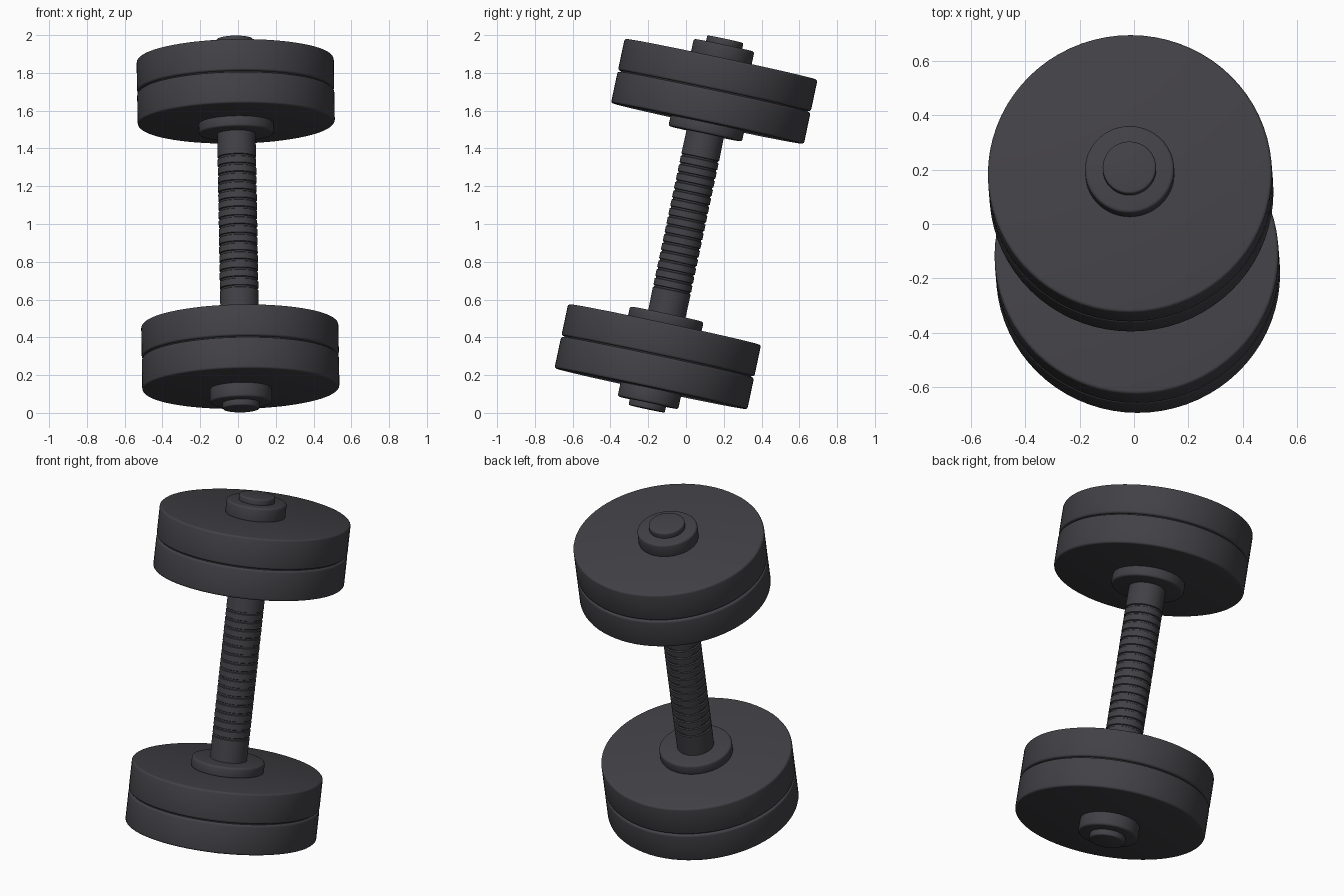
import bpy, bmesh, math
from mathutils import Vector

cube = bpy.data.objects.get("Cube")
if cube:
    bpy.data.objects.remove(cube, do_unlink=True)

# One dark iron finish for everything
iron = bpy.data.materials.new("dark iron")
iron.use_nodes = True
COLOR = (0.054, 0.052, 0.060, 1.0)
iron.diffuse_color = COLOR
bsdf = iron.node_tree.nodes["Principled BSDF"]
bsdf.inputs["Base Color"].default_value = COLOR
bsdf.inputs["Roughness"].default_value = 0.6

# The dumbbell leans: its long axis points along this direction
CENTER = Vector((0, 0, 1))
AXIS = Vector((-0.017, 0.2075, 0.974)).normalized()
TILT = Vector((0, 0, 1)).rotation_difference(AXIS)


def lathe(name, profile, segments=72):
    """Revolve (radius, height) points around the bar axis, with flat caps."""
    bm = bmesh.new()
    rings = []
    for r, h in profile:
        rings.append([bm.verts.new((r * math.cos(2 * math.pi * i / segments),
                                    r * math.sin(2 * math.pi * i / segments), h))
                      for i in range(segments)])
    for low, high in zip(rings, rings[1:]):
        for i in range(segments):
            j = (i + 1) % segments
            bm.faces.new((low[i], low[j], high[j], high[i]))
    bm.faces.new(rings[0][::-1])
    bm.faces.new(rings[-1])
    mesh = bpy.data.meshes.new(name)
    bm.to_mesh(mesh)
    bm.free()
    mesh.materials.append(iron)
    obj = bpy.data.objects.new(name, mesh)
    bpy.context.collection.objects.link(obj)
    obj.location = CENTER
    obj.rotation_mode = 'QUATERNION'
    obj.rotation_quaternion = TILT
    bpy.ops.object.select_all(action='DESELECT')
    obj.select_set(True)
    bpy.context.view_layer.objects.active = obj
    bpy.ops.object.shade_smooth_by_angle(angle=math.radians(35))
    return obj


def disc(name, h0, h1, radius, bevel):
    """Solid disc between two heights with rounded rims."""
    h0, h1 = min(h0, h1), max(h0, h1)
    steps = 3
    arc = [math.pi / 2 * k / steps for k in range(steps + 1)]
    low = [(radius - bevel + bevel * math.sin(a), h0 + bevel - bevel * math.cos(a)) for a in arc]
    high = [(r, h0 + h1 - h) for r, h in reversed(low)]
    lathe(name, low + high)


# Weights, collars and nuts, mirrored at both ends of the bar
for end, s in (("upper", 1), ("lower", -1)):
    disc(end + "_inner_collar", s * 0.488, s * 0.550, 0.199, 0.012)
    disc(end + "_inner_plate", s * 0.544, s * 0.715, 0.522, 0.012)
    disc(end + "_plate_spacer", s * 0.700, s * 0.735, 0.506, 0.002)
    disc(end + "_outer_plate", s * 0.721, s * 0.892, 0.522, 0.012)
    disc(end + "_lock_nut", s * 0.885, s * 0.968, 0.164, 0.012)
    disc(end + "_bar_end", s * 0.960, s * 1.001, 0.098, 0.008)

# Handle with a ribbed grip: slim grooves between slightly raised bands
R, GROOVE, RIBS, GRIP = 0.100, 0.096, 15, 0.355
pitch = 2 * GRIP / RIBS
handle = [(R, -0.55)]
for k in range(RIBS + 1):
    h = -GRIP + k * pitch
    handle += [(R + 0.002, h - 0.007), (GROOVE, h - 0.004),
               (GROOVE, h + 0.004), (R + 0.002, h + 0.007)]
handle.append((R, 0.55))
lathe("handle", handle, 48)
